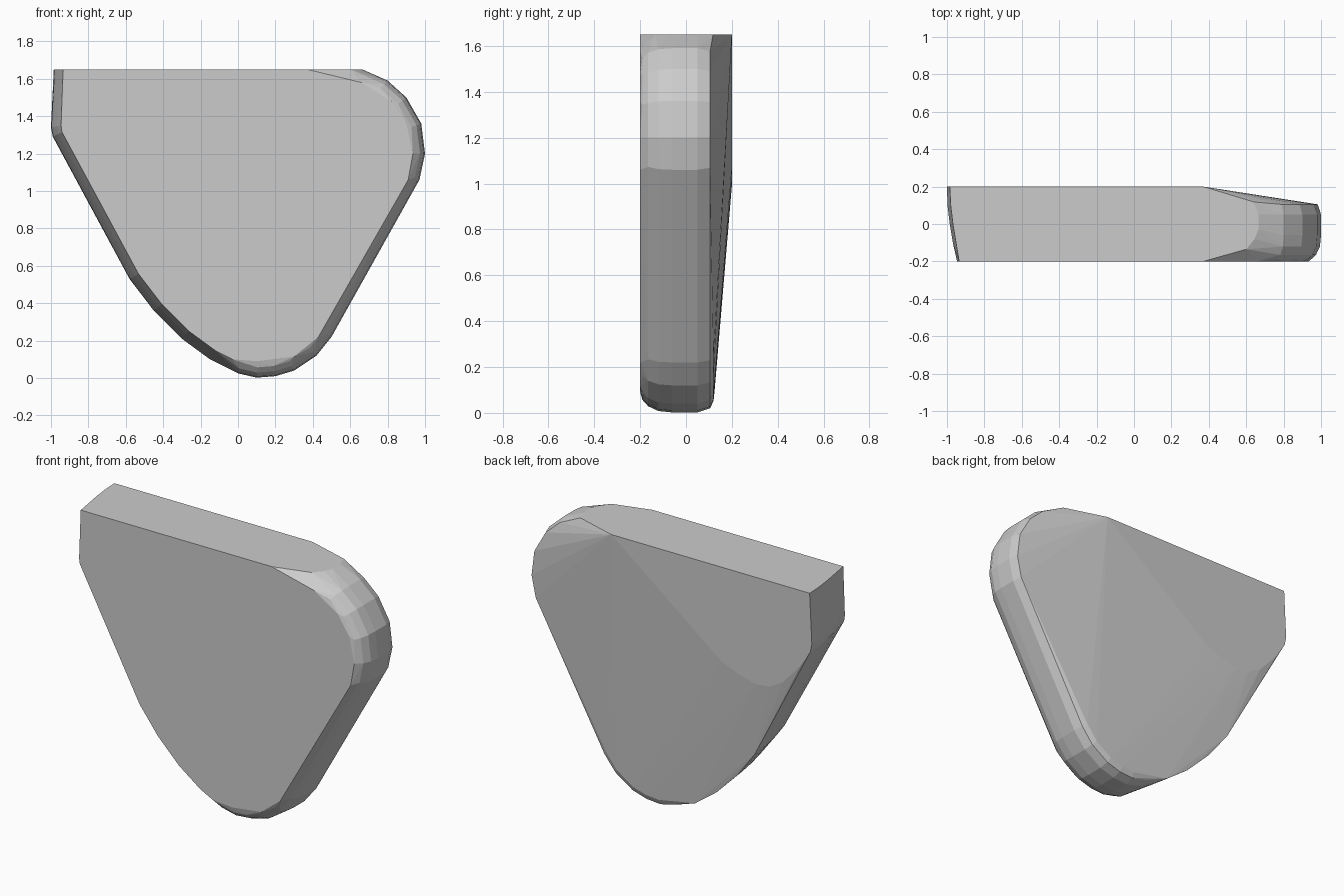
import bpy, bmesh, math
from mathutils import Vector

if "Cube" in bpy.data.objects:
    bpy.data.objects.remove(bpy.data.objects["Cube"])

TOP = 1.65

# Rounded right side: front-view outline from the bottom tip up to the top edge (x, z)
right = [(0.0, 0.025), (0.1, 0.002), (0.2, 0.01), (0.3, 0.04), (0.42, 0.12), (0.5, 0.22),
         (0.97, 1.06), (1.0, 1.2), (0.98, 1.36), (0.9, 1.5), (0.8, 1.59), (0.67, TOP)]
# Lower left side: outline (x, z) and depth of its back rim
left = [(-0.15, 0.1, 0.125), (-0.3, 0.21, 0.13), (-0.45, 0.36, 0.14),
        (-0.58, 0.53, 0.157), (-0.99, 1.29, 0.2), (-1.0, 1.34, 0.2)]
# Flat raised area on the back (x, z)
back_flat = [(0.37, TOP), (0.05, 1.39), (-0.23, 1.16), (-0.38, 1.07), (-0.5, 1.02),
             (-0.62, 0.99), (-0.71, 1.0), (-0.8, 1.05), (-0.92, 1.18), (-0.985, TOP)]


def inset(outline, d):
    """Move each outline point inwards along its normal."""
    out = []
    for i, p in enumerate(outline):
        a, b = outline[max(i - 1, 0)], outline[min(i + 1, len(outline) - 1)]
        t = (Vector(b[:2]) - Vector(a[:2])).normalized()
        out.append((p[0] - t.y * d, p[1] + t.x * d))
    return out


pts = []
# Rounded rim layers on the right: (depth, inset)
for y, d in [(-0.19, 0.055), (-0.165, 0.027), (-0.12, 0.006), (-0.06, 0),
             (0.05, 0), (0.105, 0.018)]:
    pts += [(x, y, z) for x, z in inset(right[:-1], d)]
pts += [(x, 0.12, z) for x, z in inset(right[:6], 0.05)]

# Front face edge
front = [(-0.03, 0.1), (0.1, 0.09), (0.3, 0.115), (0.43, 0.22), (0.91, 1.06), (0.935, 1.2),
         (0.9, 1.36), (0.82, 1.48), (0.66, 1.58), (0.37, TOP), (-0.935, TOP)]
pts += [(x, -0.2, z) for x, z in front]

# Curved left flank, narrowing towards the front
outline = [(p[0], p[1]) for p in left]
for y, d in [(-0.2, -0.055), (-0.1, -0.032), (0.0, -0.015), (0.1, -0.003)]:
    pts += [(x, y, z) for x, z in inset(outline, d)]
    pts.append((-0.983 - d, y, TOP))
pts += left and [(x, y, z) for x, z, y in left]

# Flat back area and the rounded end of the top face
pts += [(x, 0.2, z) for x, z in back_flat]
pts += [(x, y, TOP) for x, y in [(0.6, -0.135), (0.645, -0.08), (0.665, -0.03),
                                 (0.665, 0.05), (0.64, 0.118)]]

# Wrap everything in one convex body
bm = bmesh.new()
for p in pts:
    bm.verts.new(p)
res = bmesh.ops.convex_hull(bm, input=bm.verts[:])
loose = [v for v in bm.verts if not v.link_faces]
bmesh.ops.delete(bm, geom=loose, context='VERTS')
bmesh.ops.dissolve_limit(bm, angle_limit=math.radians(0.5), verts=bm.verts[:], edges=bm.edges[:])
bmesh.ops.recalc_face_normals(bm, faces=bm.faces[:])

mesh = bpy.data.meshes.new("rounded_slab")
bm.to_mesh(mesh)
bm.free()
slab = bpy.data.objects.new("rounded_slab", mesh)
bpy.context.collection.objects.link(slab)
